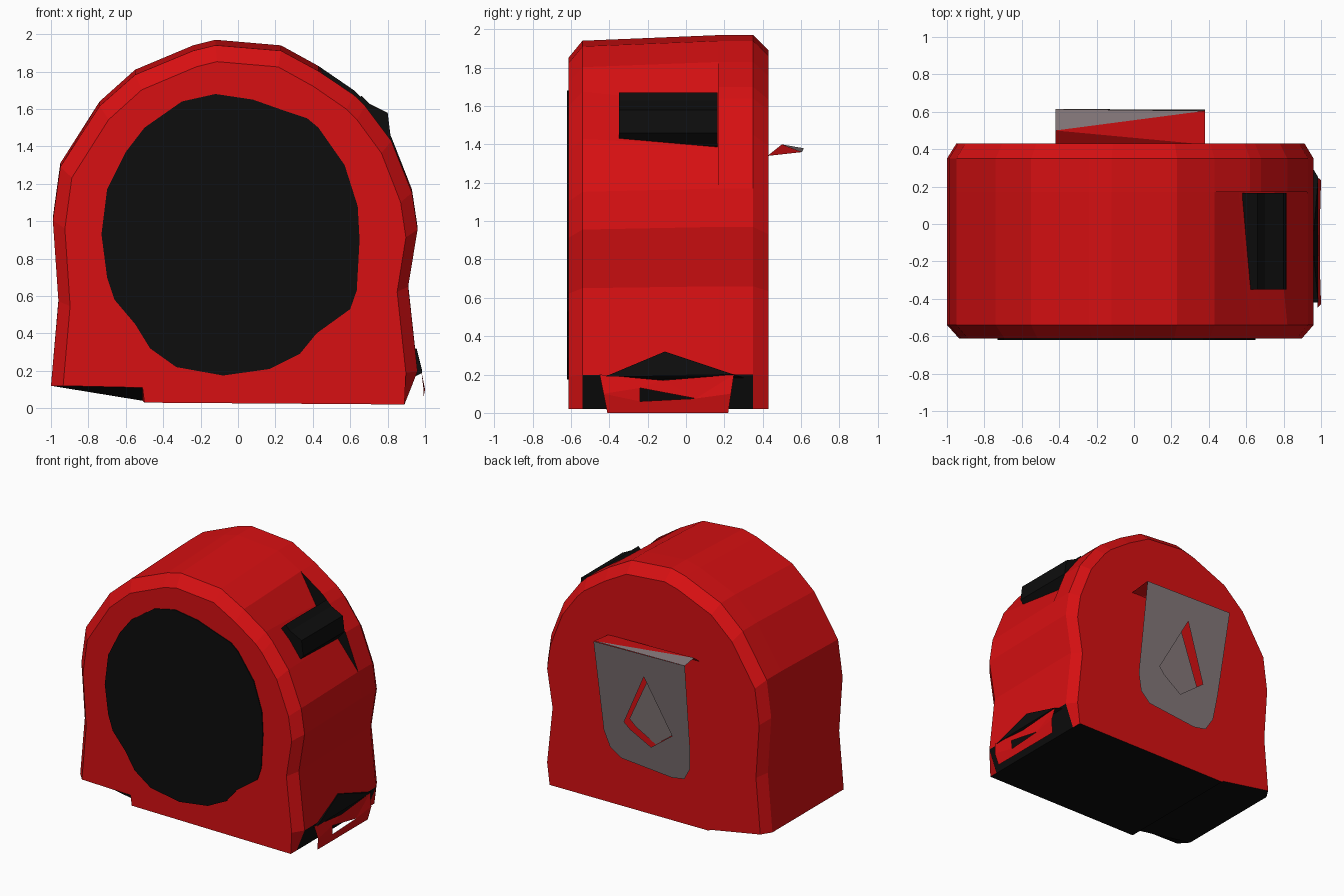
import bpy, bmesh
from mathutils import Vector

if "Cube" in bpy.data.objects:
    bpy.data.objects.remove(bpy.data.objects["Cube"])


def material(name, rgb):
    m = bpy.data.materials.new(name)
    m.diffuse_color = (*rgb, 1)
    m.use_nodes = True
    m.node_tree.nodes["Principled BSDF"].inputs["Base Color"].default_value = m.diffuse_color
    return m


RED = material("red", (0.68, 0.005, 0.006))
BLACK = material("black", (0.004, 0.004, 0.004))
GREY = material("grey", (0.23, 0.185, 0.19))


def finish(name, bm, *mats):
    me = bpy.data.meshes.new(name)
    bm.to_mesh(me)
    bm.free()
    for m in mats:
        me.materials.append(m)
    ob = bpy.data.objects.new(name, me)
    bpy.context.collection.objects.link(ob)
    return ob


def loft(rings):
    """Closed solid through a list of equal-length point rings."""
    bm = bmesh.new()
    vs = [[bm.verts.new(p) for p in r] for r in rings]
    n = len(vs[0])
    bm.faces.new(vs[0])
    bm.faces.new(vs[-1][::-1])
    for a, b in zip(vs, vs[1:]):
        for i in range(n):
            j = (i + 1) % n
            bm.faces.new((a[i], b[i], b[j], a[j]))
    bmesh.ops.remove_doubles(bm, verts=bm.verts, dist=0.0005)
    bmesh.ops.recalc_face_normals(bm, faces=bm.faces)
    return bm


def slab(name, pts, y0, y1, mat):
    return finish(name, loft([[(x, y, z) for x, z in pts] for y in (y0, y1)]), mat)


def sheet(name, loops, place, out, mat):
    """Thin sheet with an outline and optional holes, facing direction out."""
    bm = bmesh.new()
    edges = []
    for lp in loops:
        vs = [bm.verts.new(place(*p)) for p in lp]
        edges += [bm.edges.new((vs[i], vs[(i + 1) % len(vs)])) for i in range(len(vs))]
    bmesh.ops.triangle_fill(bm, edges=edges, use_beauty=True, normal=Vector(out))
    bm.normal_update()
    for f in bm.faces:
        if f.normal.dot(Vector(out)) < 0:
            f.normal_flip()
    return finish(name, bm, mat)


# Case: side profile lofted front to back
outline = [(-1.0, .12), (-.96, .58), (-.99, 1.02), (-.95, 1.31), (-.74, 1.64),
           (-.55, 1.81), (-.24, 1.94), (-.12, 1.97), (.23, 1.94), (.43, 1.83),
           (.62, 1.70), (.68, 1.64), (.82, 1.45), (.93, 1.17), (.96, .97),
           (.91, .66), (.96, .2), (.89, .02), (-.50, .03), (-.51, .04)]
recess = {10: (.56, 1.60), 11: (.62, 1.52), 12: (.75, 1.39)}


def ring(y, sx=1.0, sz=1.0, dips={}):
    pts = [dips.get(i, p) for i, p in enumerate(outline)]
    return [(x * (sx if z > .05 else 1), y, .02 + (z - .02) * sz if z > .15 else z)
            for x, z in pts]


front_cap = ring(-.612, .935, .94)
front_cap[-1] = (-.51, -.612, .11)
bm = loft([front_cap, ring(-.54, 1, .985), ring(.17, dips=recess), ring(.17),
           ring(.35), ring(.43, .95, .96)])
# Black underside and black wall of the button recess
for f in bm.faces:
    c = f.calc_center_median()
    under = f.normal.z < -.3 and c.z < .15
    wall = f.normal.y < -.95 and abs(c.y - .17) < .01
    f.material_index = int(under or wall)
finish("case", bm, RED, BLACK)

# Round front panel
slab("front_panel", [
    (-.12, 1.68), (-.3, 1.64), (-.5, 1.5), (-.6, 1.37), (-.7, 1.17), (-.73, .93),
    (-.7, .7), (-.66, .58), (-.55, .45), (-.47, .32), (-.33, .22), (-.08, .175),
    (.17, .21), (.33, .29), (.42, .4), (.6, .53), (.635, .63), (.65, .9),
    (.64, 1.08), (.57, 1.3), (.43, 1.5), (.37, 1.55), (.25, 1.59), (.08, 1.65)],
    -.62, -.611, BLACK)

# Lock button
slab("lock_button", [(.58, 1.58), (.66, 1.67), (.7, 1.63), (.80, 1.58),
                     (.815, 1.46), (.74, 1.37)], -.35, .165, BLACK)

# Belt clip plate with a pentagonal opening
def on_clip(x, z):
    return (x, .46 + (z - .38) * .15 / .97, z)


hole = [(-.04, 1.18), (.18, .74), (.13, .69), (-.04, .59), (-.24, .74)]
sheet("belt_clip", [[(-.42, 1.38), (.38, 1.36), (.37, .62), (.33, .49), (.24, .42),
                     (-.2, .38), (-.31, .40), (-.37, .5), (-.39, .7)], hole],
      on_clip, (0, 1, 0), GREY)
sheet("clip_pad", [hole], lambda x, z: (x, .435 + (z - .59) * .09, z), (0, 1, 0), GREY)

# Clip flange joining the case, half grey and half red
bm = bmesh.new()
a, b, c, d, e = [bm.verts.new(p) for p in (
    (-.42, .614, 1.38), (.38, .605, 1.36), (-.42, .5, 1.40), (.38, .425, 1.34),
    (-.42, .425, 1.34))]
for k, tri in enumerate(((a, c, b), (c, d, b), (c, e, d))):
    bm.faces.new(tri).material_index = int(k > 0)
bm.normal_update()
finish("clip_flange", bm, GREY, RED)

# Tape mouth above the hook
bm = loft([[(.985, -.42, .19), (.985, .25, .20), (.955, -.11, .32)],
           [(.93, -.42, .16), (.93, .34, .17), (.93, -.11, .32)]])
finish("tape_mouth", bm, BLACK)

# Hook on the tape end, with a triangular slot
sheet("tape_hook", [[(-.41, 0), (.22, 0), (.235, .1), (.25, .2), (-.12, .17),
                     (-.45, .2), (-.43, .1)],
                    [(-.24, .13), (-.24, .06), (.05, .075)]],
      lambda y, z: (1.0 - abs(z - .1) * .2, y, z), (1, 0, 0), RED)
